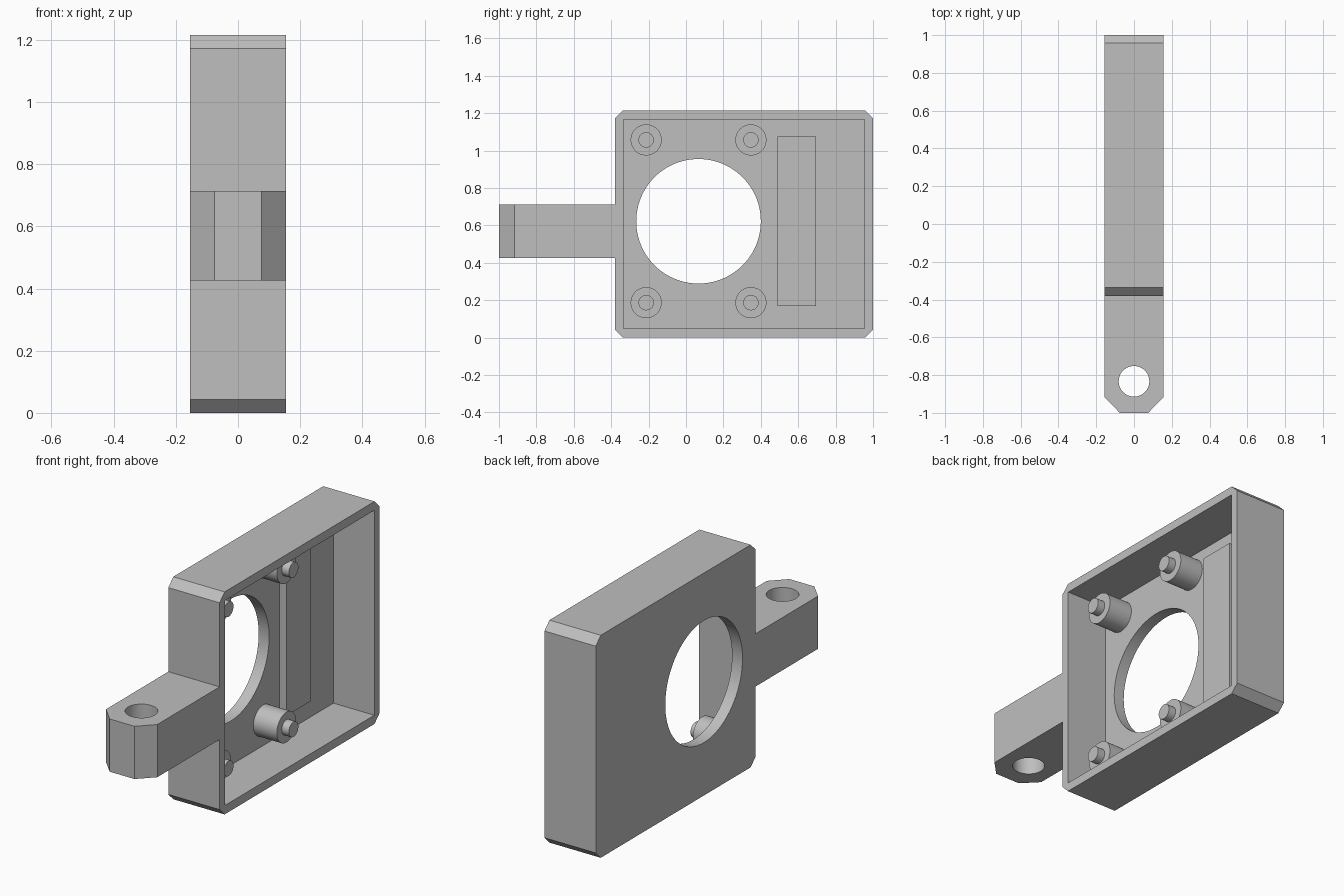
import bpy, bmesh, math
from mathutils import Matrix, Vector

default = bpy.data.objects.get("Cube")
if default:
    bpy.data.objects.remove(default, do_unlink=True)

grey = bpy.data.materials.new("plain grey")
grey.use_nodes = True
colour = (0.52, 0.52, 0.52, 1)
grey.diffuse_color = colour
grey.node_tree.nodes["Principled BSDF"].inputs["Base Color"].default_value = colour

HALF = 0.155      # half the width along x
FLOOR = -0.092    # inner face of the housing's back plate
TOP = 1.215


def finish(bm, name):
    bmesh.ops.recalc_face_normals(bm, faces=bm.faces)
    mesh = bpy.data.meshes.new(name)
    bm.to_mesh(mesh)
    bm.free()
    mesh.materials.append(grey)
    obj = bpy.data.objects.new(name, mesh)
    bpy.context.collection.objects.link(obj)
    return obj


def prism(name, points, offset):
    """Extrude a flat outline along the offset vector."""
    bm = bmesh.new()
    face = bm.faces.new([bm.verts.new(p) for p in points])
    made = bmesh.ops.extrude_face_region(bm, geom=[face], use_keep_orig=True)
    verts = [g for g in made["geom"] if isinstance(g, bmesh.types.BMVert)]
    bmesh.ops.translate(bm, verts=verts, vec=offset)
    return finish(bm, name)


def box(name, x, y, z):
    outline = [(x[0], y[0], z[0]), (x[0], y[1], z[0]),
               (x[0], y[1], z[1]), (x[0], y[0], z[1])]
    return prism(name, outline, (x[1] - x[0], 0, 0))


def cylinder(name, start, end, radius, sides=64):
    a, b = Vector(start), Vector(end)
    turn = (b - a).to_track_quat("Z", "Y").to_matrix().to_4x4()
    bm = bmesh.new()
    bmesh.ops.create_cone(bm, cap_ends=True, segments=sides, radius1=radius,
                          radius2=radius, depth=(b - a).length,
                          matrix=Matrix.Translation((a + b) / 2) @ turn)
    return smooth(finish(bm, name))


def smooth(obj):
    obj.data.shade_smooth()
    obj.data.set_sharp_from_angle(angle=math.radians(30))
    return obj


def cut(obj, *cutters):
    """Subtract the cutters, keep the result and discard the cutters."""
    for cutter in cutters:
        cutter.hide_render = True
        mod = obj.modifiers.new("cut", "BOOLEAN")
        mod.operation, mod.solver, mod.object = "DIFFERENCE", "EXACT", cutter
    graph = bpy.context.evaluated_depsgraph_get()
    obj.data = bpy.data.meshes.new_from_object(obj.evaluated_get(graph))
    obj.modifiers.clear()
    for cutter in cutters:
        bpy.data.objects.remove(cutter, do_unlink=True)
    smooth(obj)


# Housing: chamfered tray, open on the left side, with a round window
c, y0, y1 = 0.043, -0.38, 1.0
outline = [(y0 + c, 0), (y1 - c, 0), (y1, c), (y1, TOP - c),
           (y1 - c, TOP), (y0 + c, TOP), (y0, TOP - c), (y0, c)]
housing = prism("housing", [(-HALF, y, z) for y, z in outline], (2 * HALF, 0, 0))
cut(housing,
    box("cavity_cutter", (FLOOR, HALF + 0.1), (-0.335, 0.955), (0.048, TOP - 0.048)),
    cylinder("window_cutter", (-0.3, 0.067, 0.622), (0.0, 0.067, 0.622), 0.333, 96))

# Mounting arm with chamfered tip and vertical bolt hole
tip = 0.075
arm = prism("mounting_arm",
            [(x, y, 0.425) for x, y in [(-HALF, y0), (-HALF, -0.918), (-tip, -1),
                                        (tip, -1), (HALF, -0.918), (HALF, y0)]],
            (0, 0, 0.288))
cut(arm, cylinder("bolt_cutter", (0, -0.833, 0.3), (0, -0.833, 0.9), 0.081))

# Raised pad on the tray floor
box("raised_pad", (FLOOR - 0.01, FLOOR + 0.042), (0.49, 0.695), (0.168, 1.075))

# Four stepped mounting posts
for row, z in (("lower", 0.187), ("upper", 1.057)):
    for side, y in (("front", -0.213), ("back", 0.347)):
        name = f"{row}_{side}_post"
        cylinder(name, (FLOOR - 0.01, y, z), (0.05, y, z), 0.083)
        cylinder(name + "_pin", (0.045, y, z), (0.093, y, z), 0.041)
